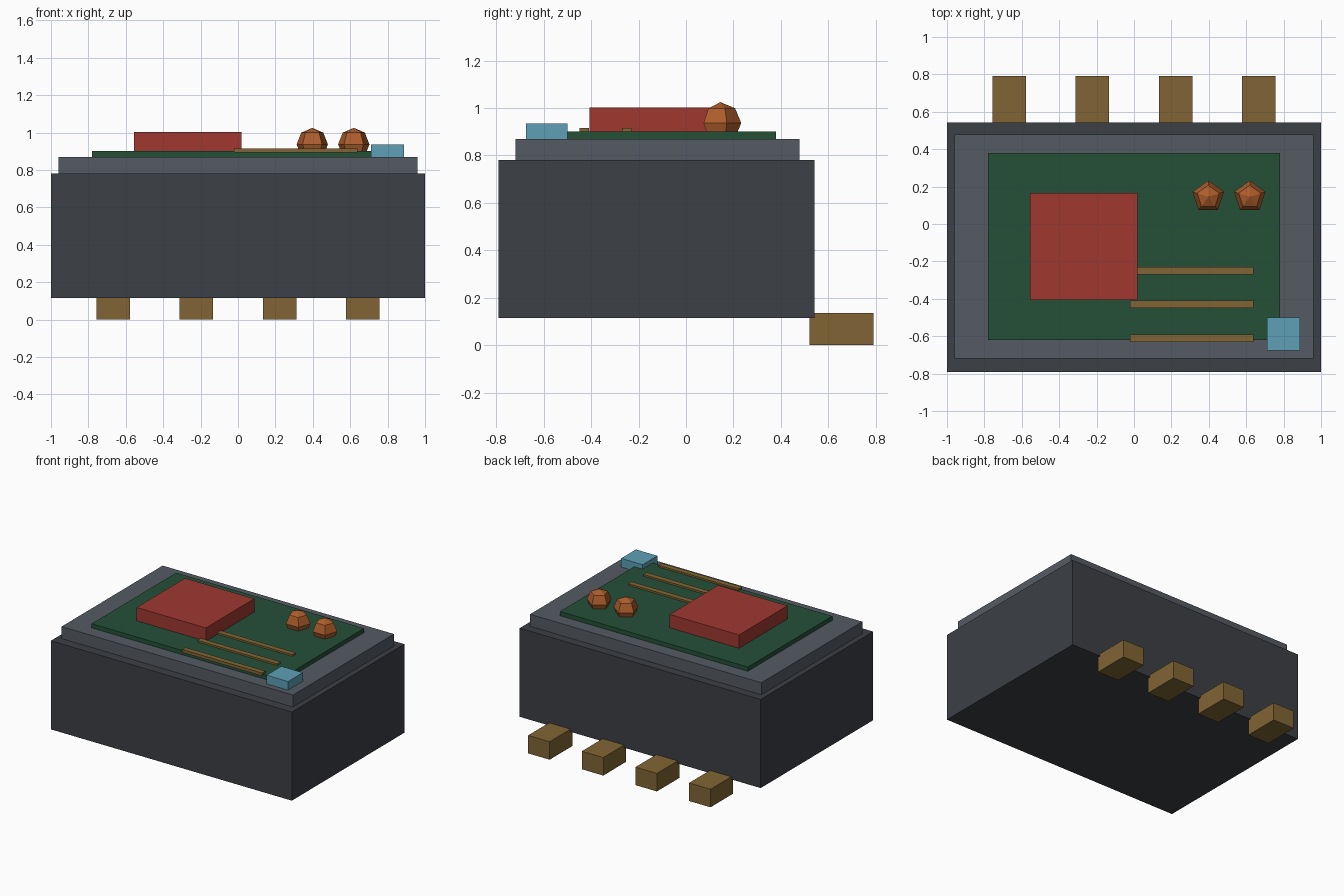
import bpy

if "Cube" in bpy.data.objects:
    bpy.data.objects.remove(bpy.data.objects["Cube"])


def material(name, r, g, b):
    m = bpy.data.materials.new(name)
    m.diffuse_color = (r, g, b, 1)
    m.use_nodes = True
    m.node_tree.nodes["Principled BSDF"].inputs["Base Color"].default_value = m.diffuse_color
    return m


CASE = material("dark_case", 0.045, 0.05, 0.06)
LID = material("lid_grey", 0.09, 0.105, 0.125)
GREEN = material("board_green", 0.018, 0.08, 0.04)
RED = material("chip_red", 0.35, 0.04, 0.03)
BRASS = material("brass", 0.22, 0.13, 0.035)
COPPER = material("copper", 0.42, 0.11, 0.025)
BLUE = material("light_blue", 0.11, 0.35, 0.46)


def box(name, x, y, z, mat):
    """Box given by its (min, max) range on each axis."""
    spans = (x, y, z)
    bpy.ops.mesh.primitive_cube_add(size=1, location=[(a + b) / 2 for a, b in spans])
    ob = bpy.context.object
    ob.name = name
    ob.scale = [b - a for a, b in spans]
    bpy.ops.object.transform_apply(location=False, rotation=False, scale=True)
    ob.data.materials.append(mat)
    return ob


# Housing, stepped lid and circuit board
box("housing", (-1, 1), (-0.79, 0.543), (0.115, 0.78), CASE)
box("lid", (-0.96, 0.96), (-0.72, 0.478), (0.76, 0.87), LID)
box("circuit_board", (-0.78, 0.78), (-0.62, 0.38), (0.86, 0.902), GREEN)

# Main chip and corner connector
box("main_chip", (-0.557, 0.018), (-0.407, 0.167), (0.89, 1.002), RED)
box("indicator_block", (0.71, 0.888), (-0.675, -0.5), (0.87, 0.935), BLUE)

# Raised traces
for i, y in enumerate((-0.25, -0.43, -0.61)):
    box(f"trace_{i + 1}", (-0.022, 0.64), (y - 0.02, y + 0.02), (0.893, 0.915), BRASS)

# Faceted capacitors: five-sided low-poly spheres
for i, x in enumerate((0.397, 0.619)):
    bpy.ops.mesh.primitive_uv_sphere_add(segments=5, ring_count=4, radius=0.088,
                                         location=(x, 0.145, 0.937))
    ob = bpy.context.object
    ob.name = f"capacitor_{i + 1}"
    ob.data.materials.append(COPPER)

# Row of contact pins along the lower back edge
for i in range(4):
    x = (i - 1.5) * 0.445
    box(f"contact_pin_{i + 1}", (x - 0.089, x + 0.089), (0.522, 0.79), (0, 0.135), BRASS)
